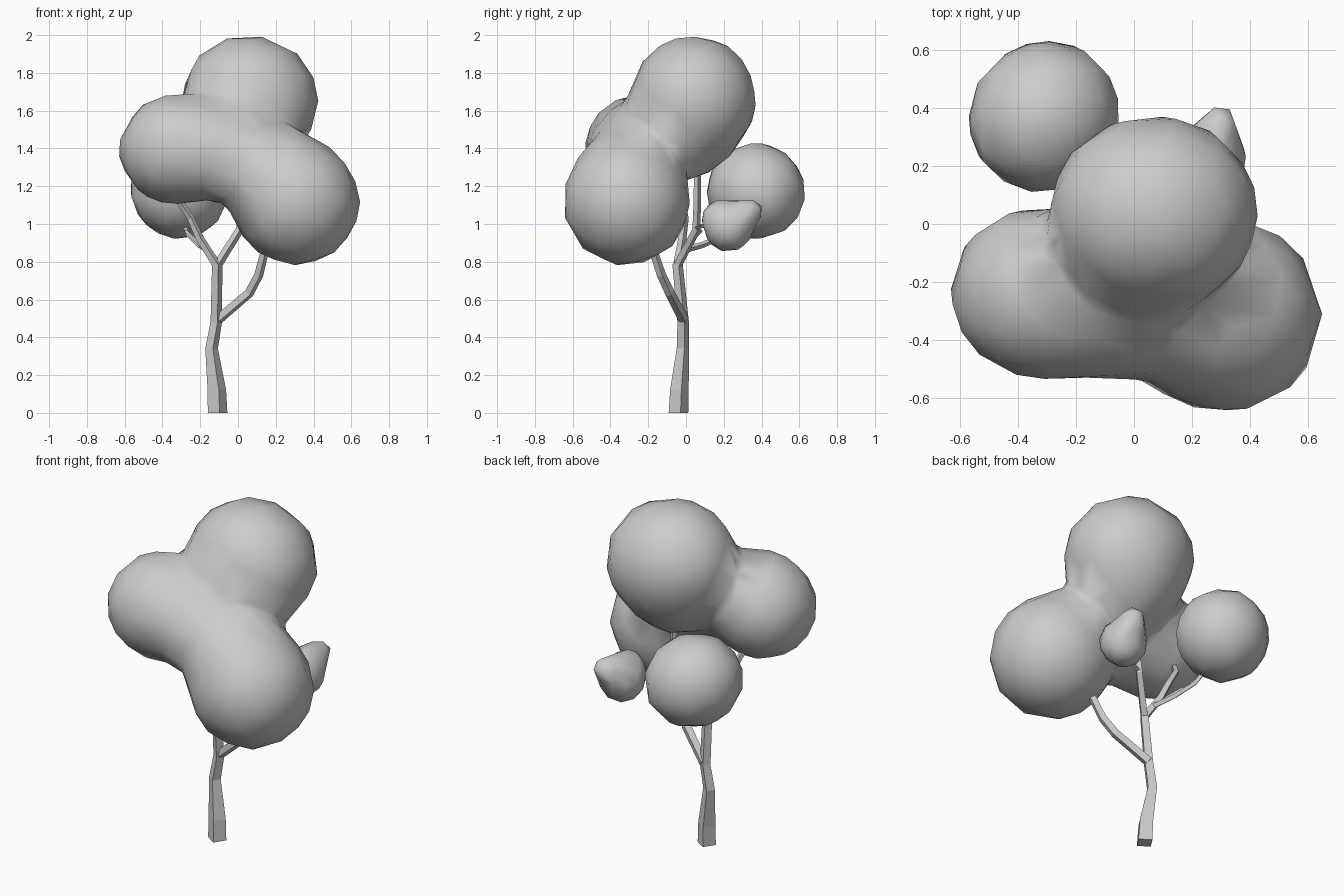
import bpy, bmesh, math
from mathutils import Vector

if "Cube" in bpy.data.objects:
    bpy.data.objects.remove(bpy.data.objects["Cube"])


def make_object(name, bm, smooth):
    bmesh.ops.recalc_face_normals(bm, faces=bm.faces)
    for f in bm.faces:
        f.smooth = smooth
    mesh = bpy.data.meshes.new(name)
    bm.to_mesh(mesh)
    bm.free()
    obj = bpy.data.objects.new(name, mesh)
    bpy.context.collection.objects.link(obj)
    return obj


def branch(name, path, radii):
    """Flat four-sided tube along the path, tapering by the given radii."""
    pts = [Vector(p) for p in path]
    n = len(pts)
    if len(radii) == 2:
        radii = [radii[0] + (radii[1] - radii[0]) * i / (n - 1) for i in range(n)]
    bm = bmesh.new()
    rings = []
    for i, p in enumerate(pts):
        t = pts[min(i + 1, n - 1)] - pts[max(i - 1, 0)]
        if p.z == 0:
            t = Vector((0, 0, 1))
        q = Vector((0, 0, 1)).rotation_difference(t)
        ring = []
        for k in range(4):
            a = math.pi / 2 * k + math.radians(12)
            ring.append(bm.verts.new(p + q @ Vector((math.cos(a), math.sin(a), 0)) * radii[i]))
        rings.append(ring)
    for a, b in zip(rings, rings[1:]):
        for k in range(4):
            bm.faces.new((a[k], a[(k + 1) % 4], b[(k + 1) % 4], b[k]))
    bm.faces.new(rings[0])
    bm.faces.new(rings[-1])
    return make_object(name, bm, False)


def foliage(name, centre, balls, subdiv, blend, keep=1.0):
    """Ball cluster melted together: shrink an icosphere onto the blended surface."""
    c = Vector(centre)
    balls = [(Vector(b[:3]), b[3]) for b in balls]

    def distance(p):
        return -blend * math.log(sum(math.exp(-((p - b).length - r) / blend) for b, r in balls))

    bm = bmesh.new()
    bmesh.ops.create_icosphere(bm, subdivisions=subdiv, radius=1)
    for v in bm.verts:
        d = v.co.normalized()
        dist = 1.0
        for _ in range(50):
            dist -= distance(c + d * dist)
        v.co = c + d * dist
    obj = make_object(name, bm, True)
    if keep < 1:
        obj.modifiers.new("low_poly", 'DECIMATE').ratio = keep
    return obj


# Trunk and limbs
branch("trunk", [(-0.108, -0.04, 0), (-0.112, -0.035, 0.12), (-0.14, -0.016, 0.34),
                 (-0.115, -0.015, 0.48), (-0.11, -0.045, 0.79)],
       (0.053, 0.05, 0.034, 0.031, 0.028))
branch("right_limb", [(-0.11, -0.01, 0.49), (0.06, -0.085, 0.635), (0.11, -0.13, 0.73),
                      (0.14, -0.17, 0.85), (0.22, -0.26, 1.0)], (0.028, 0.021))
branch("top_limb", [(-0.11, -0.045, 0.78), (0.01, 0.055, 0.97), (0.035, 0.06, 1.12),
                    (0.04, 0.06, 1.35)], (0.024, 0.018))
branch("left_limb", [(-0.11, -0.045, 0.78), (-0.2, -0.02, 0.92), (-0.25, -0.005, 1.03),
                     (-0.31, -0.02, 1.12), (-0.35, -0.1, 1.25)], (0.024, 0.016))
branch("back_limb", [(-0.16, -0.02, 0.86), (-0.21, 0.09, 0.89), (-0.26, 0.2, 0.94),
                     (-0.3, 0.3, 1.05)], (0.018, 0.013))
branch("side_twig", [(-0.19, 0.02, 0.885), (-0.25, 0.05, 0.94), (-0.275, 0.08, 0.965)],
       (0.015, 0.01))
branch("small_limb", [(0.01, 0.055, 0.98), (0.12, 0.09, 0.99), (0.26, 0.2, 1.0)], (0.013, 0.01))

# Main crown: left, middle, right and top lobes
foliage("crown", (0.0, -0.2, 1.4),
        [(-0.345, -0.235, 1.395, 0.282), (-0.24, -0.265, 1.40, 0.24), (-0.05, -0.29, 1.36, 0.235),
         (0.19, -0.30, 1.26, 0.26), (0.31, -0.315, 1.115, 0.332),
         (0.02, 0.04, 1.675, 0.305), (0.11, 0.04, 1.655, 0.31),
         (0.06, 0.0, 1.5, 0.25), (-0.02, -0.16, 1.48, 0.21)], 4, 0.035, 0.38)

# Separate clumps at the back
foliage("back_clump", (-0.31, 0.37, 1.17),
        [(-0.33, 0.35, 1.185, 0.232), (-0.29, 0.39, 1.165, 0.232)], 3, 0.03, 0.5)
foliage("small_clump", (0.27, 0.22, 0.99),
        [(0.26, 0.225, 0.975, 0.122), (0.26, 0.18, 1.03, 0.09), (0.28, 0.3, 1.05, 0.075),
         (0.295, 0.36, 1.075, 0.045)], 3, 0.02, 0.3)
